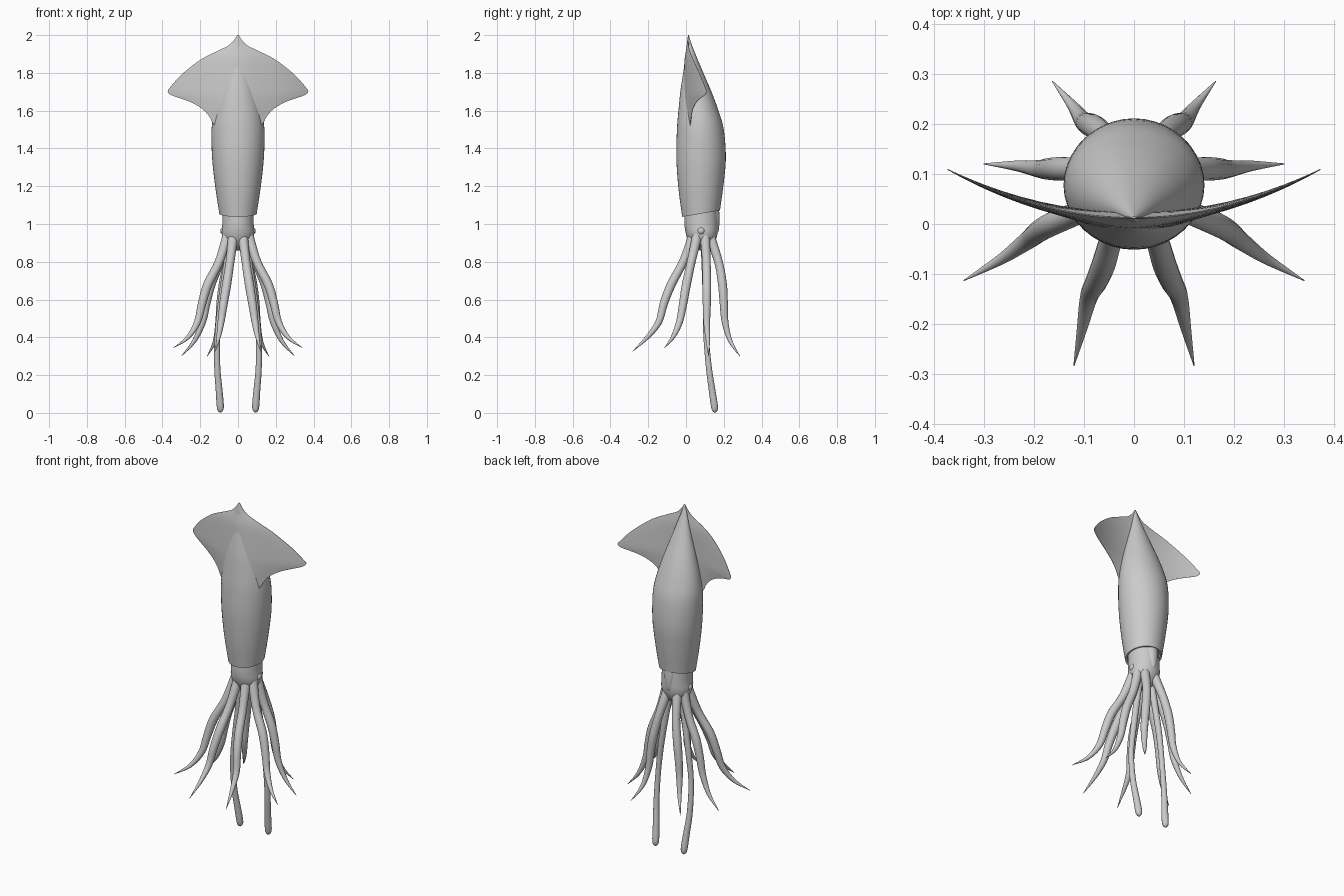
import bpy, bmesh, math
from mathutils import Vector


def smooth(rows, n=5):
    """Catmull-Rom interpolation through rows of numbers."""
    p = [rows[0]] + list(rows) + [rows[-1]]
    out = []
    for i in range(1, len(p) - 2):
        for k in range(n):
            t = k / n
            out.append([0.5 * (2 * b + (c - a) * t + (2 * a - 5 * b + 4 * c - d) * t * t
                               + (3 * b - a - 3 * c + d) * t ** 3)
                        for a, b, c, d in zip(*p[i - 1:i + 3])])
    return out + [list(rows[-1])]


def loft(name, rings):
    """Skin a list of equal-sized point rings and cap both ends."""
    bm = bmesh.new()
    vs = [[bm.verts.new(p) for p in r] for r in rings]
    n = len(vs[0])
    for a, b in zip(vs, vs[1:]):
        for i in range(n):
            j = (i + 1) % n
            bm.faces.new((a[i], a[j], b[j], b[i]))
    bm.faces.new(vs[0])
    bm.faces.new(vs[-1])
    bmesh.ops.recalc_face_normals(bm, faces=bm.faces)
    me = bpy.data.meshes.new(name)
    bm.to_mesh(me)
    bm.free()
    ob = bpy.data.objects.new(name, me)
    bpy.context.collection.objects.link(ob)
    shade(ob)
    return ob


def shade(ob):
    bpy.ops.object.select_all(action='DESELECT')
    bpy.context.view_layer.objects.active = ob
    ob.select_set(True)
    bpy.ops.object.shade_smooth_by_angle(angle=math.radians(50))


def ellipse(z, cy, rx, ry, slope=0, n=40):
    return [(rx * math.cos(a), cy + ry * math.sin(a), z + slope * ry * math.sin(a))
            for a in (2 * math.pi * i / n for i in range(n))]


def tube(name, rows, n=14):
    """Tapered tube through rows of x, y, z, radius."""
    rows = smooth(rows)
    pts = [Vector(r[:3]) for r in rows]
    rings = []
    for i, p in enumerate(pts):
        d = (pts[min(i + 1, len(pts) - 1)] - pts[max(i - 1, 0)]).normalized()
        u = d.cross(Vector((0, 1, 0))).normalized()
        v = d.cross(u)
        r = max(rows[i][3], 0.001)
        rings.append([p + r * (math.cos(a) * u + math.sin(a) * v)
                      for a in (2 * math.pi * k / n for k in range(n))])
    return loft(name, rings)


# Mantle: z, front y, back y, half width, rim slope
mantle = [(1.055, -0.02, 0.18, 0.099, 0.17), (1.2, -0.04, 0.199, 0.121, 0.1),
          (1.35, -0.051, 0.211, 0.137, 0), (1.5, -0.048, 0.2, 0.14, 0),
          (1.6, -0.04, 0.172, 0.125, 0), (1.7, -0.03, 0.135, 0.098, 0),
          (1.8, -0.015, 0.092, 0.066, 0), (1.9, 0.0, 0.05, 0.034, 0),
          (1.96, 0.005, 0.027, 0.015, 0), (2.0, 0.011, 0.015, 0.003, 0)]
rings = [ellipse(z, (a + b) / 2, rx, (b - a) / 2, s) for z, a, b, rx, s in smooth(mantle)]
lip = [ellipse(1.085, 0.08, 0.084, 0.085, 0.17), ellipse(1.058, 0.08, 0.088, 0.089, 0.17)]
loft("mantle", lip + rings)

# Fins: one curved lens-section sheet, z and half width
outline = [(1.5, 0.11), (1.54, 0.137), (1.57, 0.153), (1.61, 0.19), (1.645, 0.25),
           (1.667, 0.31), (1.68, 0.348), (1.69, 0.365), (1.703, 0.372), (1.72, 0.362),
           (1.79, 0.3), (1.87, 0.198), (1.92, 0.1), (1.945, 0.05), (1.975, 0.02), (2.0, 0.004)]
rings = []
N = 24
for z, w in smooth(outline, 3):
    us = [math.sin(math.pi * (k / N - 0.5)) for k in range(N + 1)]
    back, front = [], []
    for u in us:
        x = u * w
        y = 0.012 + 0.7 * x * x
        t = 0.001 + min(0.011, 0.06 * w) * (1 - abs(u) ** 1.5)
        root = 0.06 * (2 - z) * math.exp(-(x / 0.1) ** 2) * (1 - u * u)
        back.append((x, y + t, z))
        front.append((x, y - t - root, z))
    rings.append(back + front[::-1])
loft("fins", rings)

# Head: z, centre y, half width, half depth
head = [(1.08, 0.08, 0.082, 0.086), (1.0, 0.081, 0.083, 0.089), (0.95, 0.083, 0.086, 0.084),
        (0.91, 0.085, 0.074, 0.07), (0.875, 0.085, 0.045, 0.045), (0.86, 0.085, 0.01, 0.01)]
loft("head", [ellipse(*r) for r in smooth(head)])

# Funnel at the back of the head
tube("funnel", [(0, 0.135, 1.07, 0.042), (0, 0.145, 1.02, 0.034),
                (0, 0.153, 0.97, 0.022), (0, 0.154, 0.955, 0.015)])

# Arms and tentacles, right-hand side: x, y, z paths
arms = {
    "front_arm": [(0.025, 0.04, 0.94), (0.042, -0.015, 0.8), (0.06, -0.078, 0.68),
                  (0.076, -0.117, 0.58), (0.09, -0.145, 0.48), (0.103, -0.205, 0.4),
                  (0.12, -0.283, 0.325)],
    "front_side_arm": [(0.055, 0.06, 0.94), (0.1, 0.028, 0.8), (0.16, 0.002, 0.68),
                       (0.19, -0.015, 0.58), (0.215, -0.035, 0.48), (0.265, -0.07, 0.4),
                       (0.34, -0.113, 0.345)],
    "back_side_arm": [(0.055, 0.1, 0.94), (0.095, 0.108, 0.8), (0.143, 0.11, 0.68),
                      (0.168, 0.11, 0.58), (0.188, 0.11, 0.48), (0.232, 0.116, 0.38),
                      (0.3, 0.12, 0.3)],
    "back_arm": [(0.03, 0.125, 0.94), (0.055, 0.172, 0.8), (0.078, 0.193, 0.68),
                 (0.092, 0.2, 0.58), (0.102, 0.207, 0.48), (0.122, 0.235, 0.38),
                 (0.163, 0.285, 0.3)],
}
taper = [0.027, 0.023, 0.024, 0.022, 0.018, 0.011, 0.001]
tentacle = [(0.035, 0.095, 0.93, 0.02), (0.06, 0.1, 0.78, 0.018), (0.088, 0.105, 0.6, 0.017),
            (0.108, 0.106, 0.42, 0.015), (0.11, 0.12, 0.25, 0.016), (0.1, 0.138, 0.12, 0.018),
            (0.094, 0.15, 0.04, 0.019), (0.093, 0.153, 0.012, 0.014), (0.093, 0.154, 0.001, 0.002)]
for side, s in (("right", 1), ("left", -1)):
    for name, path in arms.items():
        tube(f"{side}_{name}", [(s * x, y, z, r) for (x, y, z), r in zip(path, taper)])
    tube(f"{side}_tentacle", [(s * x, y, z, r) for x, y, z, r in tentacle])
    # Eyes
    bpy.ops.mesh.primitive_uv_sphere_add(segments=20, ring_count=12, radius=0.021,
                                         location=(s * 0.073, 0.08, 0.963))
    eye = bpy.context.object
    eye.name = f"{side}_eye"
    shade(eye)
